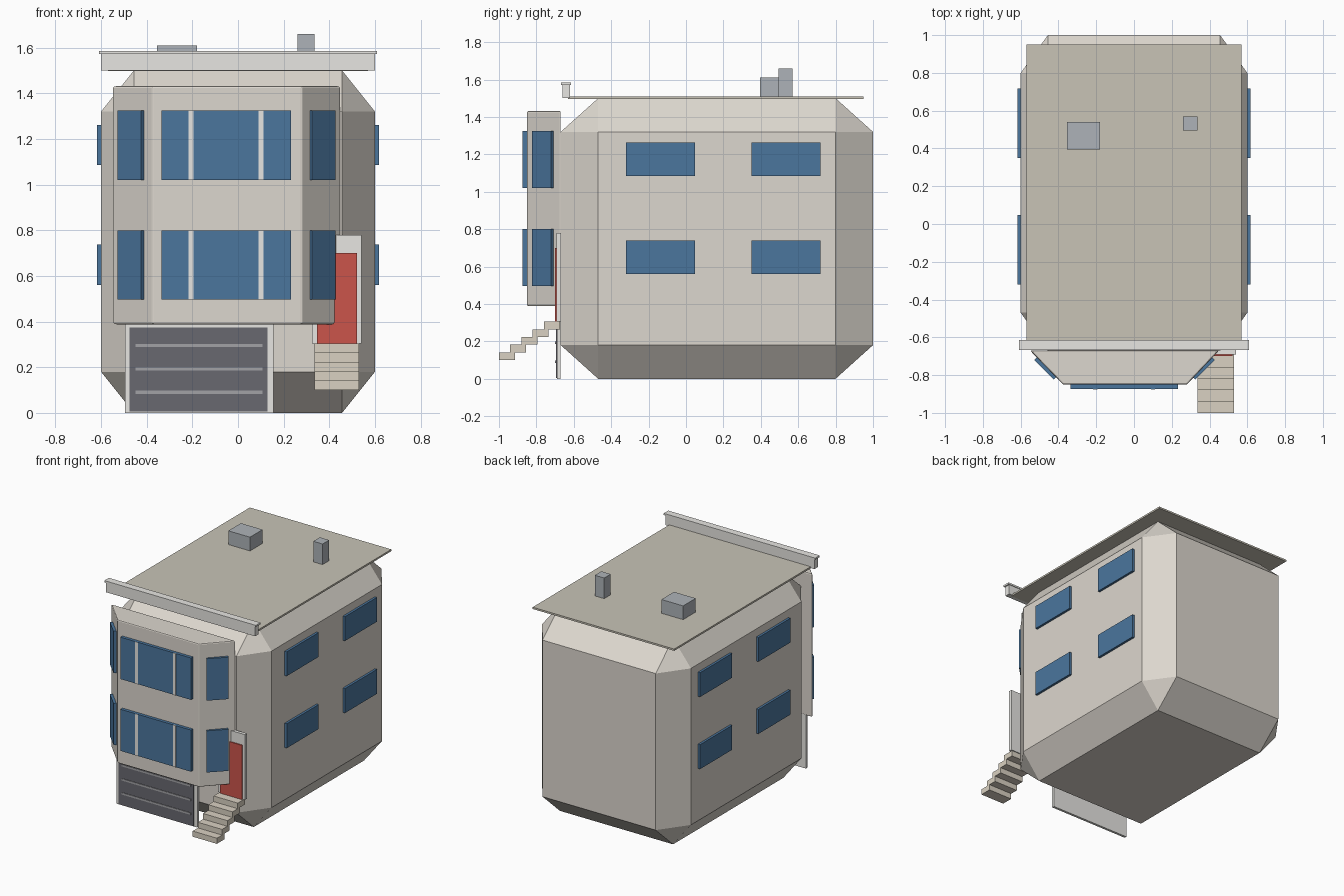
import bpy, bmesh
from math import radians

if "Cube" in bpy.data.objects:
    bpy.data.objects.remove(bpy.data.objects["Cube"])


def material(name, rgb):
    m = bpy.data.materials.new(name)
    m.diffuse_color = (*rgb, 1)
    m.use_nodes = True
    m.node_tree.nodes["Principled BSDF"].inputs["Base Color"].default_value = m.diffuse_color
    return m


STUCCO = material("stucco", (0.72, 0.68, 0.62))
ROOF = material("roofing", (0.58, 0.55, 0.47))
TRIM = material("trim", (0.80, 0.79, 0.76))
GLASS = material("glass", (0.07, 0.18, 0.34))
DARK = material("garage_grey", (0.14, 0.14, 0.16))
RAIL = material("rail_grey", (0.36, 0.36, 0.38))
RED = material("door_red", (0.60, 0.09, 0.07))
STONE = material("stone", (0.70, 0.64, 0.54))
VENT = material("vent_grey", (0.42, 0.45, 0.48))


def finish(name, bm, mat):
    bmesh.ops.recalc_face_normals(bm, faces=bm.faces)
    me = bpy.data.meshes.new(name)
    bm.to_mesh(me)
    bm.free()
    me.materials.append(mat)
    ob = bpy.data.objects.new(name, me)
    bpy.context.collection.objects.link(ob)
    return ob


def box(name, xs, ys, zs, mat, chamfer=0):
    """Box from ranges; chamfer is a fraction of each dimension."""
    bm = bmesh.new()
    bmesh.ops.create_cube(bm, size=1)
    if chamfer:
        bmesh.ops.bevel(bm, geom=bm.edges[:], offset=chamfer, segments=1,
                        affect='EDGES')
    ranges = (xs, ys, zs)
    for v in bm.verts:
        v.co = [(r[0] + r[1]) / 2 + c * (r[1] - r[0]) for r, c in zip(ranges, v.co)]
    return finish(name, bm, mat)


# Main house body with broad chamfers
box("house_body", (-0.6, 0.6), (-0.67, 1.0), (0, 1.5), STUCCO, 0.12)

# Roof, cornice and rooftop units
box("roof_slab", (-0.57, 0.57), (-0.63, 0.95), (1.497, 1.51), ROOF)
box("cornice", (-0.6, 0.6), (-0.66, -0.62), (1.5, 1.575), TRIM)
box("cornice_cap", (-0.61, 0.61), (-0.667, -0.615), (1.572, 1.585), TRIM)
box("roof_hatch", (-0.355, -0.18), (0.395, 0.54), (1.505, 1.61), VENT)
box("roof_vent", (0.26, 0.335), (0.495, 0.57), (1.505, 1.66), VENT)

# Bay: extruded trapezoid with a fine edge bevel
bm = bmesh.new()
plan = [(-0.55, -0.67), (-0.375, -0.85), (0.28, -0.85), (0.45, -0.67)]
base = bm.faces.new([bm.verts.new((x, y, 0.388)) for x, y in plan])
top = bmesh.ops.extrude_face_region(bm, geom=[base])["geom"]
bmesh.ops.translate(bm, vec=(0, 0, 1.044),
                    verts=[g for g in top if isinstance(g, bmesh.types.BMVert)])
bay = finish("bay", bm, STUCCO)
bev = bay.modifiers.new("edge_bevel", 'BEVEL')
bev.width = 0.008
bev.segments = 2

# Bay windows with mullions and angled side panes, on two floors
for floor, zs in (("lower", (0.497, 0.80)), ("upper", (1.02, 1.325))):
    box(floor + "_bay_window", (-0.335, 0.232), (-0.873, -0.845), zs, GLASS)
    for side, x in (("left", -0.205), ("right", 0.10)):
        box(f"{floor}_mullion_{side}", (x - 0.011, x + 0.011), (-0.875, -0.85), zs, TRIM)
    for side, x, turn in (("left", -0.47, -45), ("right", 0.369, 45)):
        pane = box(f"{floor}_angled_window_{side}", (-0.073, 0.073),
                   (-0.01, 0.01), zs, GLASS)
        pane.location = (x, -0.765, 0)
        pane.rotation_euler.z = radians(turn)

# Side windows, mirrored left and right
for floor, zs in (("lower", (0.56, 0.738)), ("upper", (1.085, 1.262))):
    for place, ys in (("front", (-0.32, 0.047)), ("rear", (0.35, 0.718))):
        for side, s in (("left", -1), ("right", 1)):
            xs = sorted((s * 0.59, s * 0.617))
            box(f"{floor}_{place}_window_{side}", xs, ys, zs, GLASS)

# Garage: surround, door and rails
box("garage_surround", (-0.495, 0.155), (-0.69, -0.672), (0, 0.395), TRIM)
box("garage_door", (-0.475, 0.13), (-0.696, -0.68), (0.005, 0.375), DARK)
for i, z in enumerate((0.09, 0.192, 0.295)):
    box(f"garage_rail_{i + 1}", (-0.45, 0.108), (-0.70, -0.69),
        (z - 0.007, z + 0.007), RAIL)

# Entrance door
box("door_surround", (0.325, 0.54), (-0.692, -0.668), (0.305, 0.78), TRIM)
box("entrance_door", (0.345, 0.522), (-0.70, -0.68), (0.305, 0.70), RED)

# Stepped entrance stairs
for i in range(5):
    y, z = -1.0 + 0.06 * i, 0.10 + 0.041 * i
    box(f"stair_step_{i + 1}", (0.335, 0.53), (y, y + 0.085), (z, z + 0.041), STONE)
